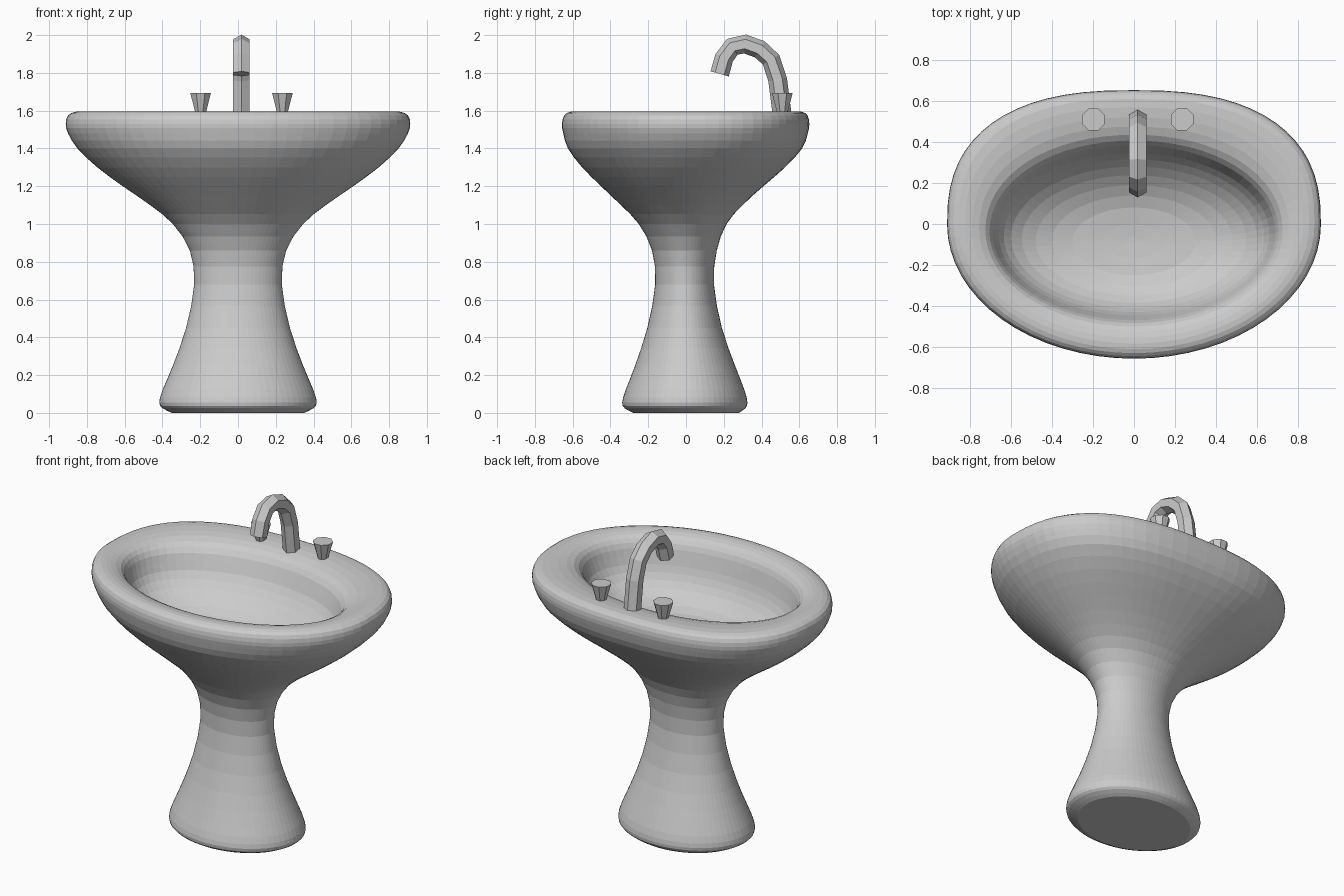
import bpy, bmesh, math
from mathutils import Vector

if "Cube" in bpy.data.objects:
    bpy.data.objects.remove(bpy.data.objects["Cube"])

SEG = 64


def make_object(name, bm):
    bmesh.ops.recalc_face_normals(bm, faces=bm.faces)
    mesh = bpy.data.meshes.new(name)
    bm.to_mesh(mesh)
    bm.free()
    ob = bpy.data.objects.new(name, mesh)
    bpy.context.collection.objects.link(ob)
    return ob


def loft(bm, rings):
    """Bridge equal-sized point rings, capping both ends."""
    rows = [[bm.verts.new(p) for p in ring] for ring in rings]
    n = len(rows[0])
    for a, b in zip(rows, rows[1:]):
        for i in range(n):
            j = (i + 1) % n
            bm.faces.new((a[i], a[j], b[j], b[i]))
    bm.faces.new(rows[0])
    bm.faces.new(rows[-1])


def catmull(points, steps):
    pts = [points[0]] + points + [points[-1]]
    out = []
    for k in range(1, len(pts) - 2):
        for s in range(steps):
            t = s / steps
            out.append([0.5 * (2 * b + (c - a) * t + (2 * a - 5 * b + 4 * c - d) * t * t
                               + (3 * b - a - 3 * c + d) * t ** 3)
                        for a, b, c, d in zip(*pts[k - 1:k + 3])])
    return out + [points[-1]]


def oval(z, rx, front, back, n):
    """Oval ring: elliptical at the front, squarer (exponent n) at the back."""
    ring = []
    mid, ry = (back + front) / 2, (back - front) / 2
    for i in range(SEG):
        a = 2 * math.pi * i / SEG
        c, s = math.cos(a), math.sin(a)
        e = 2 / n if s > 0 else 1
        ring.append((math.copysign(abs(c) ** e, c) * rx, mid + math.copysign(abs(s) ** e, s) * ry, z))
    return ring


# Pedestal, basin underside, rim and bowl: z, half width, front y, back y, back exponent
profile = [
    (0.00, 0.35, -0.28, 0.28, 2), (0.025, 0.40, -0.325, 0.315, 2),
    (0.055, 0.417, -0.338, 0.325, 2), (0.12, 0.40, -0.32, 0.31, 2),
    (0.25, 0.345, -0.27, 0.26, 2), (0.45, 0.275, -0.205, 0.19, 2),
    (0.68, 0.232, -0.163, 0.148, 2), (0.86, 0.255, -0.18, 0.163, 2),
    (1.00, 0.345, -0.25, 0.215, 2.1), (1.10, 0.465, -0.345, 0.30, 2.2),
    (1.20, 0.61, -0.45, 0.41, 2.3), (1.30, 0.745, -0.55, 0.525, 2.4),
    (1.40, 0.85, -0.625, 0.615, 2.5), (1.48, 0.90, -0.65, 0.645, 2.5),
    (1.53, 0.912, -0.657, 0.653, 2.5), (1.575, 0.90, -0.645, 0.643, 2.5),
    (1.595, 0.855, -0.61, 0.61, 2.5), (1.593, 0.79, -0.555, 0.52, 2.3),
    (1.57, 0.725, -0.50, 0.435, 2.1), (1.52, 0.69, -0.47, 0.385, 2),
    (1.43, 0.66, -0.445, 0.345, 2), (1.35, 0.60, -0.41, 0.28, 2),
    (1.28, 0.48, -0.35, 0.19, 2), (1.235, 0.30, -0.25, 0.08, 2),
    (1.22, 0.03, -0.095, -0.065, 2),
]
bm = bmesh.new()
loft(bm, [oval(*row) for row in catmull(profile, 2)])
make_object("pedestal_basin", bm)

# Hexagonal gooseneck spout swept along a path in the yz plane
path = [Vector((0.018, y, z)) for y, z in (
    (0.51, 1.57), (0.485, 1.765), (0.45, 1.87), (0.39, 1.925),
    (0.312, 1.953), (0.245, 1.938), (0.202, 1.88), (0.178, 1.795))]
rings = []
for i, p in enumerate(path):
    t = (path[min(i + 1, len(path) - 1)] - path[max(i - 1, 0)]).normalized()
    side = Vector((1, 0, 0))
    out = side.cross(t)
    rings.append([p + 0.05 * (side * math.sin(k * math.pi / 3) + out * math.cos(k * math.pi / 3))
                  for k in range(6)])
bm = bmesh.new()
loft(bm, rings)
make_object("spout", bm)

# Flared octagonal tap handles
for name, x in (("left_tap", -0.198), ("right_tap", 0.235)):
    bm = bmesh.new()
    loft(bm, [[(x + r * math.cos((k + 0.5) * math.pi / 4), 0.51 + r * math.sin((k + 0.5) * math.pi / 4), z)
               for k in range(8)] for r, z in ((0.025, 1.57), (0.059, 1.693))])
    make_object(name, bm)
